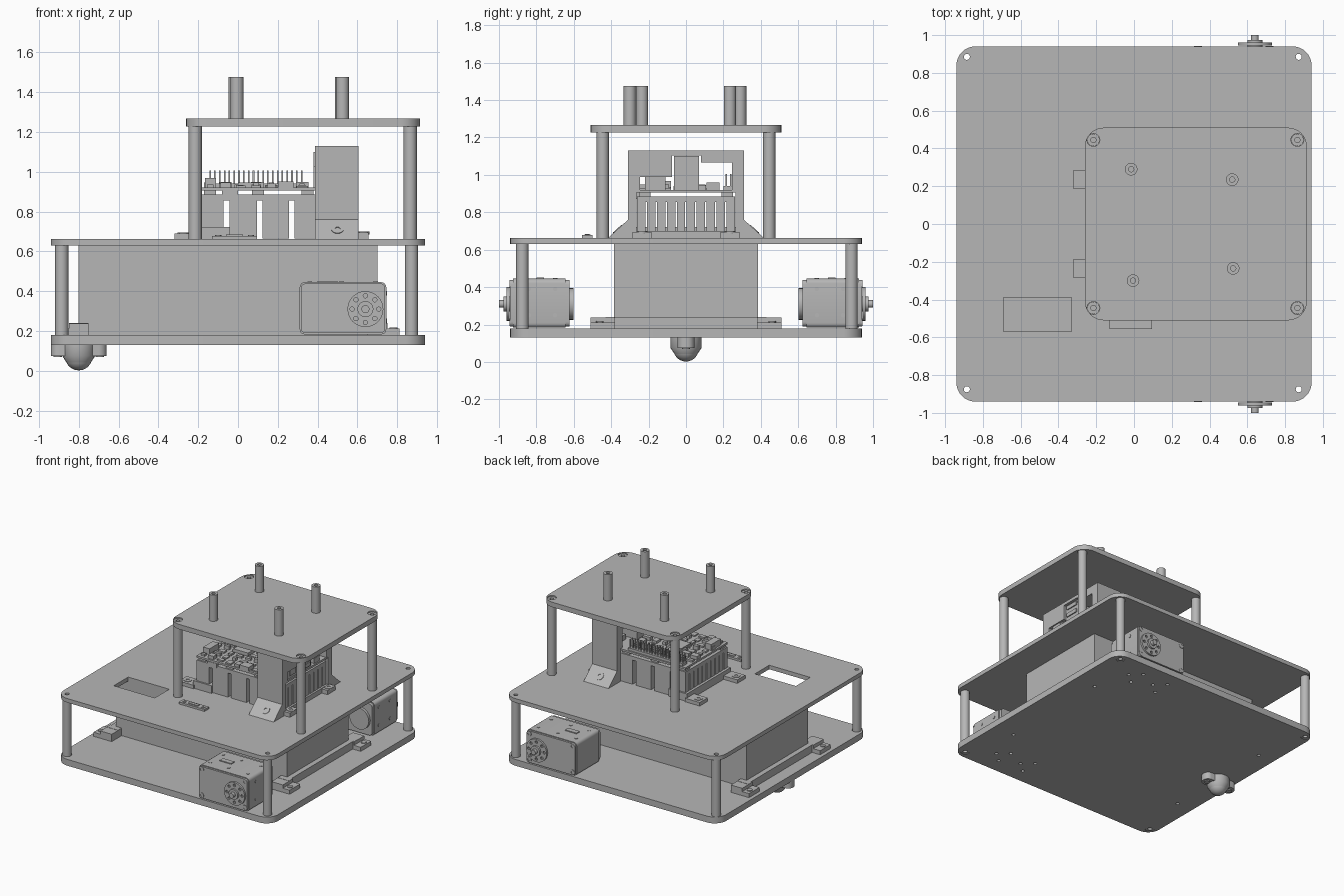
import bpy, bmesh, math, random
from mathutils import Matrix, Vector

if "Cube" in bpy.data.objects:
    bpy.data.objects.remove(bpy.data.objects["Cube"])
random.seed(4)

grey = bpy.data.materials.new("plain grey")
grey.use_nodes = True
grey.diffuse_color = (0.47, 0.47, 0.47, 1)
grey.node_tree.nodes["Principled BSDF"].inputs["Base Color"].default_value = (0.47, 0.47, 0.47, 1)

ALONG_X = Matrix(((0, 0, 1, 0), (1, 0, 0, 0), (0, 1, 0, 0), (0, 0, 0, 1)))
ALONG_Y = Matrix(((1, 0, 0, 0), (0, 0, 1, 0), (0, 1, 0, 0), (0, 0, 0, 1)))


def finish(name, bm, smooth=False):
    bmesh.ops.remove_doubles(bm, verts=bm.verts, dist=1e-5)
    bmesh.ops.recalc_face_normals(bm, faces=bm.faces)
    mesh = bpy.data.meshes.new(name)
    bm.to_mesh(mesh)
    bm.free()
    mesh.materials.append(grey)
    obj = bpy.data.objects.new(name, mesh)
    bpy.context.collection.objects.link(obj)
    if smooth:
        bpy.ops.object.select_all(action='DESELECT')
        obj.select_set(True)
        bpy.context.view_layer.objects.active = obj
        bpy.ops.object.shade_smooth_by_angle(angle=math.radians(35))
    return obj


def boxes(name, bounds):
    """One object from any number of (x0, x1, y0, y1, z0, z1) blocks."""
    bm = bmesh.new()
    for x0, x1, y0, y1, z0, z1 in bounds:
        place = Matrix.Translation(((x0 + x1) / 2, (y0 + y1) / 2, (z0 + z1) / 2))
        bmesh.ops.create_cube(bm, size=1, matrix=place @ Matrix.Diagonal((x1 - x0, y1 - y0, z1 - z0, 1)))
    mesh_name = name
    mesh = bpy.data.meshes.new(mesh_name)
    bm.to_mesh(mesh)
    bm.free()
    mesh.materials.append(grey)
    bpy.context.collection.objects.link(bpy.data.objects.new(name, mesh))


def lathe(name, profile, origin, axis=(0, 0, 1), steps=24):
    """Turn (radius, height) points about an axis; a bore closes the profile."""
    bm = bmesh.new()
    verts = [bm.verts.new((r, 0, h)) for r, h in profile]
    edges = [bm.edges.new(p) for p in zip(verts, verts[1:])]
    if profile[0][0] > 0:
        edges.append(bm.edges.new((verts[-1], verts[0])))
    bmesh.ops.spin(bm, geom=verts + edges, cent=(0, 0, 0), axis=(0, 0, 1),
                   angle=math.tau, steps=steps, use_merge=True)
    turn = Vector(axis).to_track_quat('Z', 'Y').to_matrix().to_4x4()
    bm.transform(Matrix.Translation(origin) @ turn)
    return finish(name, bm, True)


def disc(name, r, h, origin, axis=(0, 0, 1), steps=24):
    return lathe(name, [(0, 0), (r, 0), (r, h), (0, h)], origin, axis, steps)


def tube(name, r, bore, x, y, z0, z1):
    return lathe(name, [(bore, z0), (r, z0), (r, z1), (bore, z1)], (x, y, 0))


def circle(x, y, r, n=20):
    return [(x + r * math.cos(i * math.tau / n), y + r * math.sin(i * math.tau / n)) for i in range(n)]


def rect(x0, x1, y0, y1):
    return [(x0, y0), (x1, y0), (x1, y1), (x0, y1)]


def rounded(x0, x1, y0, y1, r, n=8):
    pts = []
    for k, (x, y) in enumerate([(x1 - r, y1 - r), (x0 + r, y1 - r), (x0 + r, y0 + r), (x1 - r, y0 + r)]):
        for i in range(n + 1):
            a = (k + i / n) * math.pi / 2
            pts.append((x + r * math.cos(a), y + r * math.sin(a)))
    return pts


def extrude(name, loops, a, b, matrix=Matrix()):
    """Extrude an outline with holes from depth a to depth b."""
    curve = bpy.data.curves.new(name, 'CURVE')
    curve.dimensions, curve.fill_mode = '2D', 'BOTH'
    curve.extrude = (b - a) / 2
    for pts in loops:
        spline = curve.splines.new('POLY')
        spline.points.add(len(pts) - 1)
        for p, (x, y) in zip(spline.points, pts):
            p.co = (x, y, 0, 1)
        spline.use_cyclic_u = True
    tmp = bpy.data.objects.new(name + " outline", curve)
    bpy.context.collection.objects.link(tmp)
    bpy.context.view_layer.update()
    mesh = bpy.data.meshes.new_from_object(tmp.evaluated_get(bpy.context.evaluated_depsgraph_get()))
    bpy.data.objects.remove(tmp)
    bm = bmesh.new()
    bm.from_mesh(mesh)
    bpy.data.meshes.remove(mesh)
    bm.transform(matrix @ Matrix.Translation((0, 0, (a + b) / 2)))
    return finish(name, bm, True)


# Three decks, with holes for the posts and screws
low_posts = [(x, y) for x in (-0.885, 0.872) for y in (-0.875, 0.885)]
high_posts = [(x, y) for x in (-0.215, 0.865) for y in (-0.445, 0.445)]
pegs = [(-0.015, 0.29), (0.52, 0.235), (-0.005, -0.30), (0.525, -0.235)]
deck = rounded(-0.94, 0.94, -0.94, 0.94, 0.1)
screw_holes = [circle(x, y, 0.013, 12) for s in (-1, 1) for x, y in
               [(0.37, s * 0.68), (0.37, s * 0.82), (0.45, s * 0.75), (0.6, s * 0.68),
                (0.6, s * 0.82), (0.68, s * 0.75), (-0.8, s * 0.46), (0.76, s * 0.46)]]
extrude("bottom_deck", [deck] + [circle(x, y, 0.034) for x, y in low_posts] + screw_holes, 0.13, 0.18)
extrude("middle_deck", [deck, rect(-0.69, -0.33, -0.57, -0.39)]
        + [circle(x, y, 0.016) for x, y in low_posts], 0.63, 0.662)
extrude("top_deck", [rounded(-0.26, 0.915, -0.51, 0.51, 0.1)]
        + [circle(x, y, 0.034) for x, y in high_posts], 1.228, 1.267)

# Posts and pegs
for x, y in low_posts:
    tube("lower_post", 0.033, 0.016, x, y, 0.133, 0.63)
for x, y in high_posts:
    tube("upper_post", 0.033, 0.014, x, y, 0.662, 1.258)
for x, y in pegs:
    tube("top_peg", 0.033, 0.014, x, y, 1.267, 1.475)

# Battery box with its corner holders and end rails
boxes("battery_box", [(-0.8, 0.7, -0.385, 0.385, 0.18, 0.63)])
for end, x in ((-1, -0.8), (1, 0.7)):
    lo, hi = sorted((x, x + end * 0.04))
    boxes("end_rail", [(lo, hi, -0.4, 0.4, 0.18, 0.24)])
    for s in (-1, 1):
        y0, y1 = sorted((s * 0.385, s * 0.43))
        t0, t1 = sorted((s * 0.38, s * 0.51))
        boxes("corner_holder", [(x - 0.05, x + 0.05, y0, y1, 0.18, 0.24),
                                (x - 0.05, x + 0.05, t0, t1, 0.18, 0.238),
                                (min(x, x + end * 0.11), max(x, x + end * 0.11), t0, t1, 0.18, 0.212)])
        disc("holder_screw", 0.02, 0.006, (x + end * 0.08, s * 0.46, 0.212), steps=12)

# Two drive motors facing outwards
for s in (-1, 1):
    out = (0, s, 0)
    for name, inset, a, b in (("motor_body", 0, 0.645, 0.925), ("motor_front", 0.006, 0.925, 0.94),
                              ("motor_back", 0.006, 0.622, 0.645)):
        a, b = sorted((s * a, s * b))
        extrude(name, [rounded(0.31 + inset, 0.745 - inset, 0.183 + inset, 0.445 - inset, 0.025, 4)], a, b, ALONG_Y)
    disc("motor_back_disc", 0.085, 0.02, (0.64, s * 0.622, 0.31), (0, -s, 0))
    horn = [circle(0.64, 0.31, 0.09, 32)] + [
        circle(0.64 + 0.067 * math.cos(k * math.tau / 8), 0.31 + 0.067 * math.sin(k * math.tau / 8), 0.011, 10)
        for k in range(8)]
    a, b = sorted((s * 0.945, s * 0.96))
    extrude("wheel_horn", horn, a, b, ALONG_Y)
    lathe("wheel_hub", [(0, 0), (0.04, 0), (0.04, 0.04), (0.02, 0.04), (0.02, 0.065), (0, 0.065)],
          (0.64, s * 0.935, 0.31), out)
    for x in (0.338, 0.718):
        for z in (0.212, 0.417):
            lathe("motor_screw", [(0.01, 0), (0.021, 0), (0.021, 0.006), (0.01, 0.006)], (x, s * 0.937, z), out, 16)
    for x in (0.36, 0.52, 0.69):
        for y in (0.7, 0.86):
            disc("motor_top_screw", 0.012, 0.003, (x, s * y, 0.445), steps=12)
    for y in (0.7, 0.84):
        for z in (0.25, 0.39):
            disc("motor_side_screw", 0.012, 0.003, (0.745, s * y, z), (1, 0, 0), 12)
    boxes("motor_socket", [(0.4, 0.5, s * 0.78 - 0.02, s * 0.78 + 0.02, 0.44, 0.452)])

# Ball caster under the tail
extrude("caster_flange", [rounded(-0.94, -0.66, -0.045, 0.045, 0.04)], 0.075, 0.13)
lathe("caster_cup", [(0, 0.13), (0.083, 0.13), (0.083, 0.075), (0.06, 0.04), (0, 0.04)], (-0.8, 0, 0))
lathe("caster_ball", [(0.068 * math.sin(i * math.pi / 12), -0.068 * math.cos(i * math.pi / 12))
                      for i in range(13)], (-0.8, 0, 0.07))
for x in (-0.905, -0.695):
    disc("caster_screw", 0.022, 0.006, (x, 0, 0.075), (0, 0, -1), 12)

# Arched bracket over the port end of the computer
arch = [(-0.42, 0.66), (-0.31, 0.76), (-0.31, 1.13), (0.31, 1.13), (0.31, 0.76), (0.42, 0.66),
        (0.265, 0.66), (0.265, 0.92), (0.245, 0.92), (0.245, 1.065), (0.08, 1.065), (0.08, 1.105),
        (-0.075, 1.105), (-0.075, 0.99), (-0.245, 0.99), (-0.245, 0.92), (-0.265, 0.92), (-0.265, 0.66)]
extrude("port_bracket", [arch], 0.387, 0.605, ALONG_X)
for s in (-1, 1):
    slope = Vector((0, s * 0.1, 0.11)).normalized()
    lathe("bracket_screw", [(0.014, 0), (0.031, 0), (0.031, 0.004), (0.014, 0.004)], (0.5, s * 0.365, 0.71), slope)

# Finned heat sink: slotted both ways
columns = [(-0.18, -0.072), (-0.042, 0.095), (0.122, 0.257), (0.285, 0.42), (0.447, 0.59)]
fins = [(x0, x1, -0.262 + k * 0.0532, -0.217 + k * 0.0532, 0.664, 0.86)
        for x0, x1 in columns for k in range(10)]
boxes("heat_sink", fins + [(-0.18, 0.59, -0.262, 0.262, 0.855, 0.885)])
boxes("sink_cradle", [(-0.2, -0.04, -0.275, 0.275, 0.66, 0.722), (0.56, 0.605, -0.275, 0.275, 0.66, 0.7)])
for s in (-1, 1):
    boxes("cradle_tab", [(-0.32, -0.19, s * 0.235 - 0.05, s * 0.235 + 0.05, 0.66, 0.69),
                         (0.58, 0.655, s * 0.235 - 0.05, s * 0.235 + 0.05, 0.66, 0.695)])
    for x, z in ((-0.275, 0.69), (0.63, 0.695)):
        tube("tab_screw", 0.03, 0.013, x, s * 0.235, z - 0.01, z + 0.004)

# Computer board with ports, chips and header pins
boxes("circuit_board", [(-0.18, 0.6, -0.265, 0.265, 0.905, 0.92)])
boxes("board_spacer", [(x - 0.03, x + 0.03, y - 0.03, y + 0.03, 0.88, 0.91)
                       for x in (-0.14, 0.1, 0.35) for y in (-0.22, 0.22)])
boxes("network_port", [(0.38, 0.59, -0.22, -0.11, 0.92, 1.03), (0.59, 0.596, -0.2, -0.13, 0.94, 1.0)])
boxes("stacked_ports", [(0.38, 0.59, -0.065, 0.07, 0.92, 1.1)]
      + [(0.59, 0.598, -0.05, 0.055, z, z + 0.03) for z in (0.93, 1.0, 1.06)])
boxes("side_port", [(0.45, 0.59, 0.11, 0.18, 0.92, 0.96)])
chips = []
for gx in range(7):
    for gy in range(7):
        x, y = -0.14 + gx * 0.077, -0.23 + gy * 0.063
        w, d = random.uniform(0.012, 0.032), random.uniform(0.01, 0.026)
        chips.append((x - w, x + w, y - d, y + d, 0.918, random.uniform(0.928, 0.95)))
boxes("board_chips", chips)
boxes("board_connectors", [(-0.165, -0.11, -0.2, -0.08, 0.918, 0.968), (0.0, 0.13, -0.06, 0.06, 0.918, 0.945),
                           (-0.08, 0.0, -0.268, -0.2, 0.87, 0.905), (0.2, 0.28, -0.268, -0.2, 0.92, 0.95)])
boxes("pin_header", [(-0.15, 0.33, 0.2, 0.255, 0.918, 0.94)]
      + [(-0.14 + k * 0.0242 - 0.004, -0.14 + k * 0.0242 + 0.004, y - 0.004, y + 0.004, 0.93, 1.005)
         for k in range(20) for y in (0.214, 0.24)])

# Small switch plate on the middle deck
boxes("switch_plate", [(-0.13, 0.095, -0.555, -0.5, 0.66, 0.678), (-0.06, 0.025, -0.54, -0.515, 0.678, 0.684)])
for x in (-0.1, 0.065):
    tube("switch_screw", 0.016, 0.007, x, -0.527, 0.67, 0.682)
